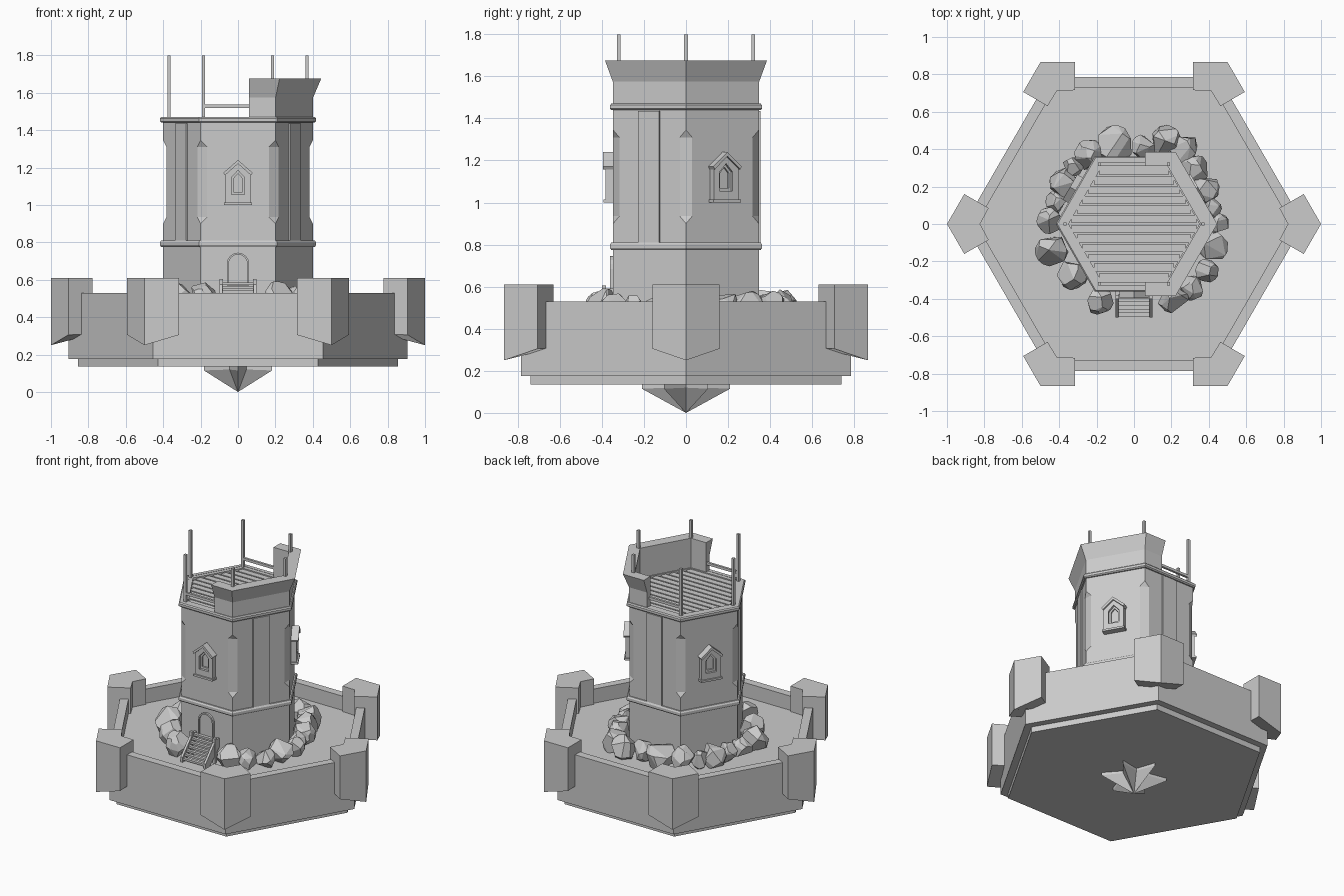
import bpy, bmesh, random
from math import sin, cos, radians, sqrt, pi
from mathutils import Vector

if "Cube" in bpy.data.objects:
    bpy.data.objects.remove(bpy.data.objects["Cube"])

random.seed(7)


def finish(name, bm, turn=0):
    bmesh.ops.remove_doubles(bm, verts=bm.verts, dist=1e-5)
    bmesh.ops.recalc_face_normals(bm, faces=bm.faces)
    me = bpy.data.meshes.new(name)
    bm.to_mesh(me)
    bm.free()
    ob = bpy.data.objects.new(name, me)
    ob.rotation_euler.z = radians(turn)
    bpy.context.collection.objects.link(ob)
    return ob


def loft(name, loops, turn=0, closed=False):
    """Skin equal-length loops; cap both ends, or join last to first."""
    bm = bmesh.new()
    rings = [[bm.verts.new(p) for p in loop] for loop in loops]
    n = len(rings[0])
    pairs = list(zip(rings, rings[1:]))
    if closed:
        pairs.append((rings[-1], rings[0]))
    else:
        bm.faces.new(rings[0])
        bm.faces.new(rings[-1])
    for a, b in pairs:
        for i in range(n):
            j = (i + 1) % n
            bm.faces.new((a[i], a[j], b[j], b[i]))
    return finish(name, bm, turn)


def hexagon(r, z):
    return [(r * cos(k * pi / 3), r * sin(k * pi / 3), z) for k in range(6)]


def box(name, x0, x1, y0, y1, z0, z1, turn=0):
    return loft(name, [[(x0, y0, z), (x1, y0, z), (x1, y1, z), (x0, y1, z)] for z in (z0, z1)], turn)


def wall_shape(name, steps, turn=0):
    """Loft outlines standing in the xz plane: steps of (outline, y)."""
    return loft(name, [[(x, y, z) for x, z in o] for o, y in steps], turn)


# Hexagonal base with stepped foot, outer wall and sunken courtyard
loft("base", [hexagon(r, z) for r, z in
     ((.855, .135), (.855, .175), (.907, .175), (.907, .53), (.843, .53), (.843, .43))])

# Chevron buttresses on the base corners, undersides sloping to a point
plan = [(.9075, .16, .305), (1, 0, .25), (.9075, -.16, .305),
        (.777, -.085, .31), (.823, 0, .31), (.777, .085, .31)]
for k in range(6):
    loft("corner_buttress", [plan, [(x, y, .61) for x, y, z in plan]], 60 * k)

# Star-shaped spike below
bm = bmesh.new()
star = []
for k in range(12):
    r, z = (.21, .115) if k % 2 else (.09, .12)
    a = k * pi / 6
    star.append((r * cos(a), r * sin(a), z))
low = [bm.verts.new(p) for p in star]
top = [bm.verts.new((x, y, .136)) for x, y, z in star]
tip = bm.verts.new((0, 0, 0))
bm.faces.new(top)
for i in range(12):
    j = (i + 1) % 12
    bm.faces.new((low[i], low[j], tip))
    bm.faces.new((low[i], low[j], top[j], top[i]))
finish("bottom_spike", bm)


# Tower body with stopped chamfers on its corners
def chamfered(c, z):
    pts = []
    for k in range(6):
        v, p, q = (Vector((.4 * cos((k + d) * pi / 3), .4 * sin((k + d) * pi / 3), z)) for d in (0, -1, 1))
        pts += [v + (p - v) * c / .4, v + (q - v) * c / .4]
    return pts


loft("tower_body", [chamfered(c, z) for c, z in
     ((0, .42), (0, .9), (.034, .935), (.034, 1.31), (0, 1.345), (0, 1.425))])


# Hexagonal bands and the deck rim
def ring(name, profile):
    loft(name, [hexagon(r, z) for r, z in profile], closed=True)


ring("lower_band", ((.38, .775), (.41, .775), (.418, .785), (.418, .8), (.41, .81), (.38, .81)))
ring("upper_band", ((.38, 1.44), (.41, 1.44), (.418, 1.447), (.418, 1.463), (.41, 1.47), (.38, 1.47)))
ring("deck_rim", ((.35, 1.41), (.4, 1.41), (.4, 1.468), (.35, 1.468)))

# Deck planks with gaps, cut to the hexagon
for i in range(12):
    y = (i - 5.5) * .0515
    half = .36 - (abs(y) + .02) / sqrt(3)
    box("deck_plank", -half, half, y - .021, y + .021, 1.43, 1.46)

# Flared parapet around the right half
def parapet(a, z):
    s, i = sqrt(3), .31
    return [(.06, -a, z), (a / s, -a, z), (2 * a / s, 0, z), (a / s, a, z), (.06, a, z),
            (.06, i, z), (i / s, i, z), (2 * i / s, 0, z), (i / s, -i, z), (.06, -i, z)]


loft("parapet", [parapet(.348, 1.465), parapet(.348, 1.575), parapet(.385, 1.675)])

# Roof posts and side rails
for k in range(6):
    x, y = .369 * cos(k * pi / 3), .369 * sin(k * pi / 3)
    box("roof_post", x - .009, x + .009, y - .009, y + .009, 1.43, 1.8)
for y in (-.32, .32):
    box("roof_rail", -.185, .065, y - .008, y + .008, 1.518, 1.536)


# Gabled windows on three faces, raised panels on the others
def house(w, z0, z1, z2):
    return [(-w, z0), (w, z0), (w, z1), (0, z2), (-w, z1)]


outer, mid, pane = house(.068, 1, 1.175, 1.228), house(.036, 1.055, 1.145, 1.185), house(.024, 1.07, 1.14, 1.168)
gable = [(-.078, 1.172), (0, 1.24), (.078, 1.172), (.07, 1.158), (0, 1.22), (-.07, 1.158)]
for turn in (0, 120, 240):
    wall_shape("window_frame", [(outer, -.34), (outer, -.382), (mid, -.382), (mid, -.366),
                                (pane, -.366), (pane, -.355)], turn)
    wall_shape("window_gable", [(gable, -.34), (gable, -.395)], turn)
    box("window_sill", -.075, .075, -.392, -.34, 1, 1.014, turn)
    box("wall_panel", -.058, .058, -.355, -.34, .805, 1.435, turn + 60)


# Arched door
def arch(w, z0, z1):
    return [(-w, z0), (w, z0)] + [(w * cos(k * pi / 8), z1 + w * sin(k * pi / 8)) for k in range(9)]


wall_shape("door", [(arch(.06, .57, .685), -.34), (arch(.06, .57, .685), -.362),
                    (arch(.05, .575, .685), -.362), (arch(.05, .575, .685), -.352)])

# Stairs with side beams and short posts
for i in range(7):
    y, z = -.355 - i * .02, .585 - i * .021
    box("stair_tread", -.085, .085, y - .022, y, z - .014, z)
for s in (-.09, .09):
    beam = [(-.345, .53), (-.345, .592), (-.385, .592), (-.5, .465), (-.5, .425), (-.46, .425)]
    loft("stair_beam", [[(s + d, y, z) for y, z in beam] for d in (-.008, .008)])
    box("stair_post", s - .01, s + .01, -.4, -.38, .43, .605)

# Faceted boulders heaped round the tower foot: x, y, radius
boulders = [(-.1, .43, .105), (-.24, .37, .085), (-.33, .31, .06), (-.37, .22, .085), (-.41, .12, .065),
            (-.45, .02, .075), (-.44, -.14, .09), (-.33, -.27, .085), (-.19, -.4, .085),
            (.21, -.39, .09), (.31, -.34, .07), (.39, -.25, .065), (.42, -.12, .085), (.45, .0, .06),
            (.41, .08, .06), (.38, .19, .08), (.32, .29, .085), (.27, .4, .085), (.17, .45, .085),
            (.05, .41, .07)]
for x, y, r in boulders:
    bm = bmesh.new()
    for k in range(26):
        v = Vector((random.gauss(0, 1), random.gauss(0, 1), random.gauss(0, 1))).normalized() * r
        v.z = max(v.z * 1.15, -.07)
        bm.verts.new((x + v.x, y + v.y, .49 + v.z))
    hull = bmesh.ops.convex_hull(bm, input=bm.verts)
    bmesh.ops.delete(bm, geom=[v for v in hull["geom_interior"] if isinstance(v, bmesh.types.BMVert)],
                     context='VERTS')
    bmesh.ops.dissolve_limit(bm, angle_limit=radians(16), verts=bm.verts, edges=bm.edges)
    finish("boulder", bm)
